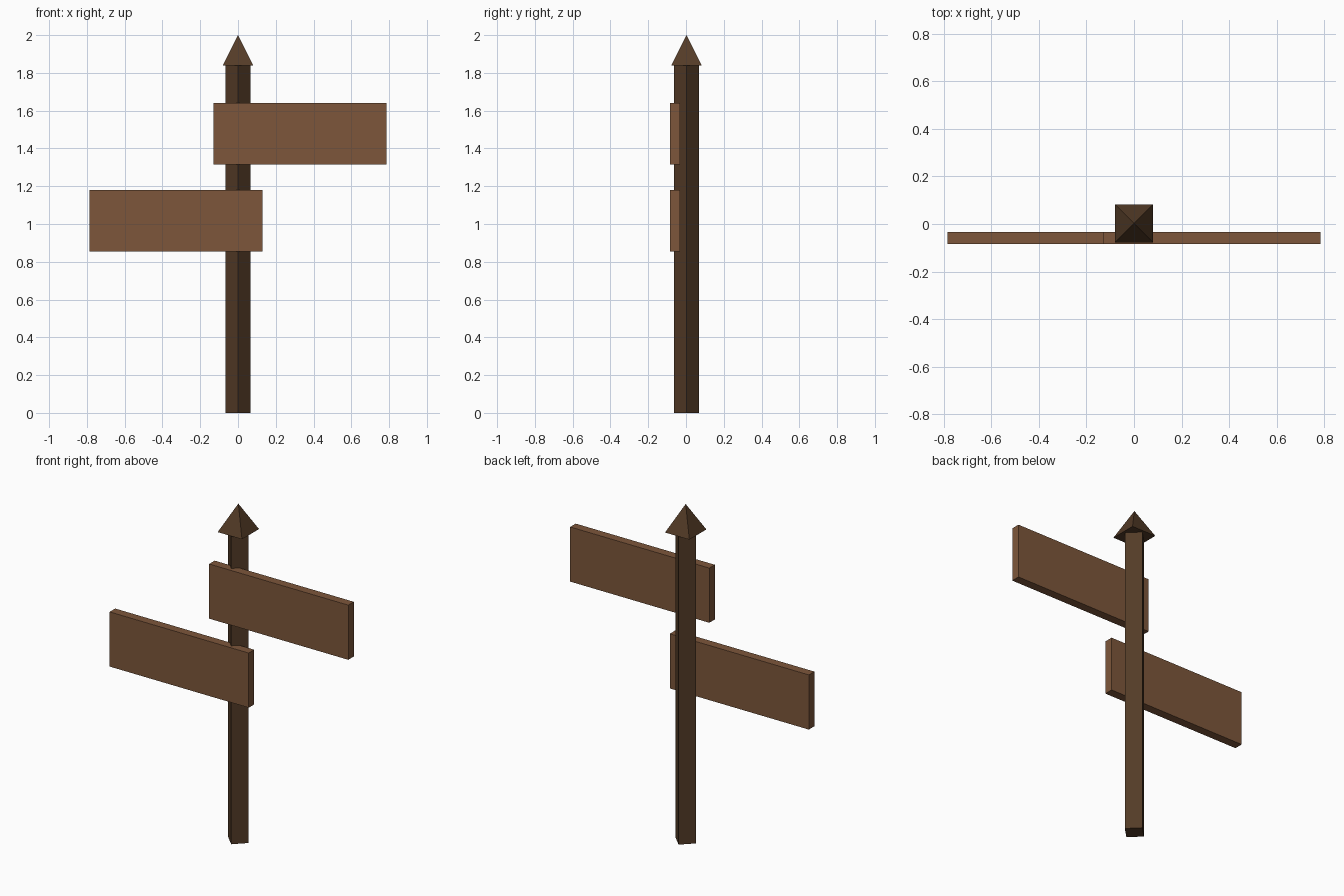
import bpy
import math

default_cube = bpy.data.objects.get("Cube")
if default_cube:
    bpy.data.objects.remove(default_cube, do_unlink=True)


def make_material(name, color):
    mat = bpy.data.materials.new(name)
    mat.use_nodes = True
    mat.diffuse_color = color
    mat.node_tree.nodes["Principled BSDF"].inputs["Base Color"].default_value = color
    return mat


dark_wood = make_material("dark_wood", (0.088, 0.044, 0.020, 1))
board_wood = make_material("board_wood", (0.205, 0.094, 0.043, 1))

POST_Y = 0.003
POST_TOP = 1.84


def finish(name, mat):
    obj = bpy.context.object
    obj.name = name
    obj.data.materials.append(mat)
    bpy.ops.object.transform_apply(location=False, rotation=True, scale=True)
    return obj


def four_sided(name, r_bottom, r_top, z0, z1, angle):
    bpy.ops.mesh.primitive_cone_add(
        vertices=4, radius1=r_bottom, radius2=r_top, depth=z1 - z0,
        location=(0, POST_Y, (z0 + z1) / 2), rotation=(0, 0, math.radians(angle)))
    return finish(name, dark_wood)


def board(name, side, z0, z1):
    # Long plank reaching out to one side, its short end just past the post
    near, far = -0.13, 0.785
    bpy.ops.mesh.primitive_cube_add(
        size=1, location=(side * (near + far) / 2, -0.059, (z0 + z1) / 2))
    bpy.context.object.scale = (far - near, 0.052, z1 - z0)
    return finish(name, board_wood)


# Square post turned corner-forward, with a pyramid cap set square to the front
four_sided("post", 0.067, 0.067, 0, POST_TOP, 0)
four_sided("post_cap", 0.08 * math.sqrt(2), 0, POST_TOP, 2.0, 45)

# Two sign boards pointing opposite ways
board("upper_board", 1, 1.315, 1.64)
board("lower_board", -1, 0.855, 1.18)
